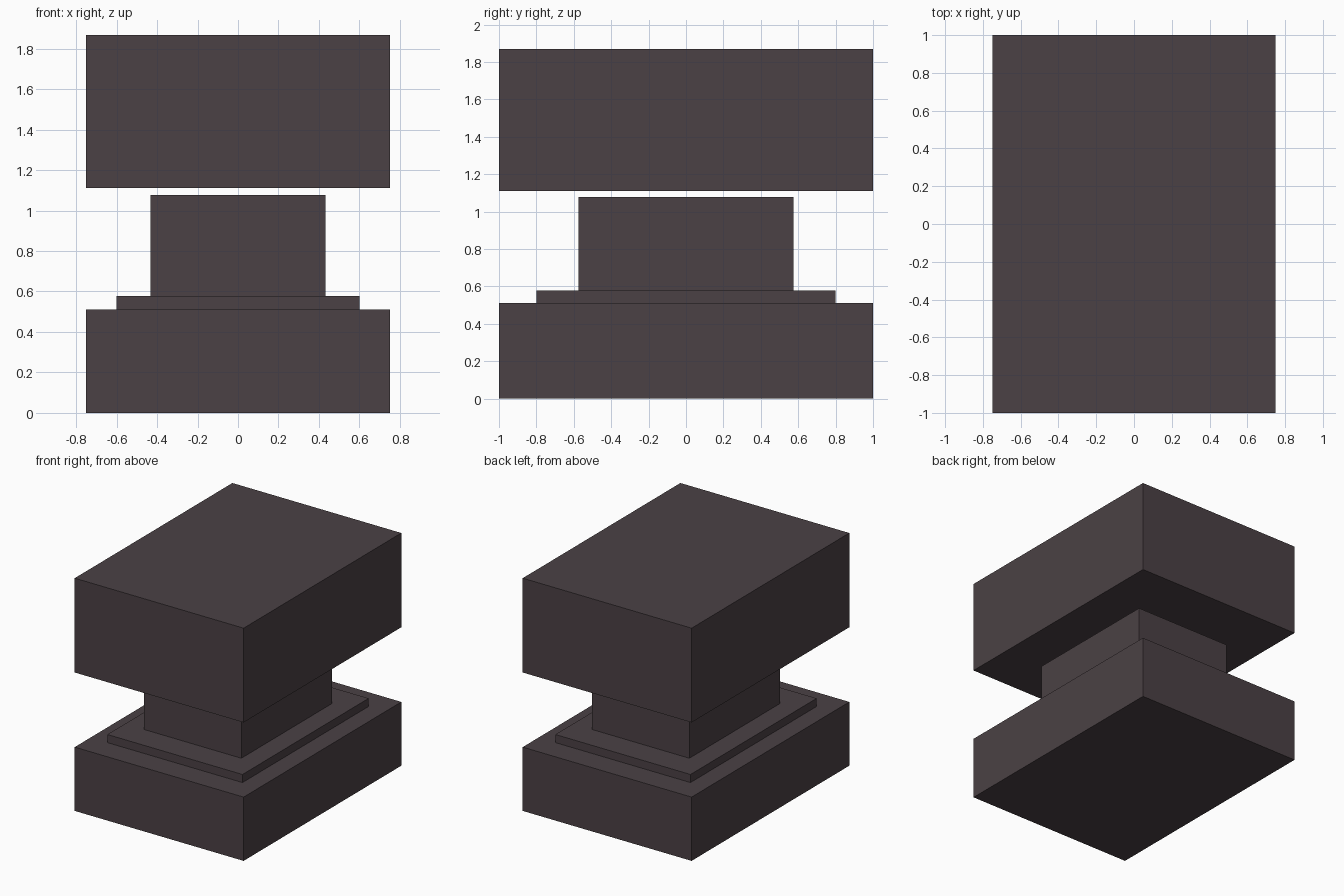
import bpy

if "Cube" in bpy.data.objects:
    bpy.data.objects.remove(bpy.data.objects["Cube"])

# Single dark stone colour
stone = bpy.data.materials.new("dark_stone")
stone.diffuse_color = (0.070, 0.053, 0.059, 1.0)
stone.use_nodes = True
stone.node_tree.nodes["Principled BSDF"].inputs["Base Color"].default_value = stone.diffuse_color


def block(name, half_x, half_y, z0, z1):
    """Axis-aligned box centred on the z axis, from z0 to z1."""
    bpy.ops.mesh.primitive_cube_add(size=1, location=(0, 0, (z0 + z1) / 2))
    ob = bpy.context.object
    ob.name = name
    ob.scale = (2 * half_x, 2 * half_y, z1 - z0)
    bpy.ops.object.transform_apply(location=False, rotation=False, scale=True)
    ob.data.materials.append(stone)
    return ob


# Lower half: base, thin step and column
block("base", 0.75, 1.0, 0.0, 0.512)
block("step_plate", 0.60, 0.80, 0.512, 0.577)
block("column", 0.433, 0.576, 0.577, 1.077)

# Upper block floats just above the column
block("top_block", 0.75, 1.0, 1.111, 1.868)
